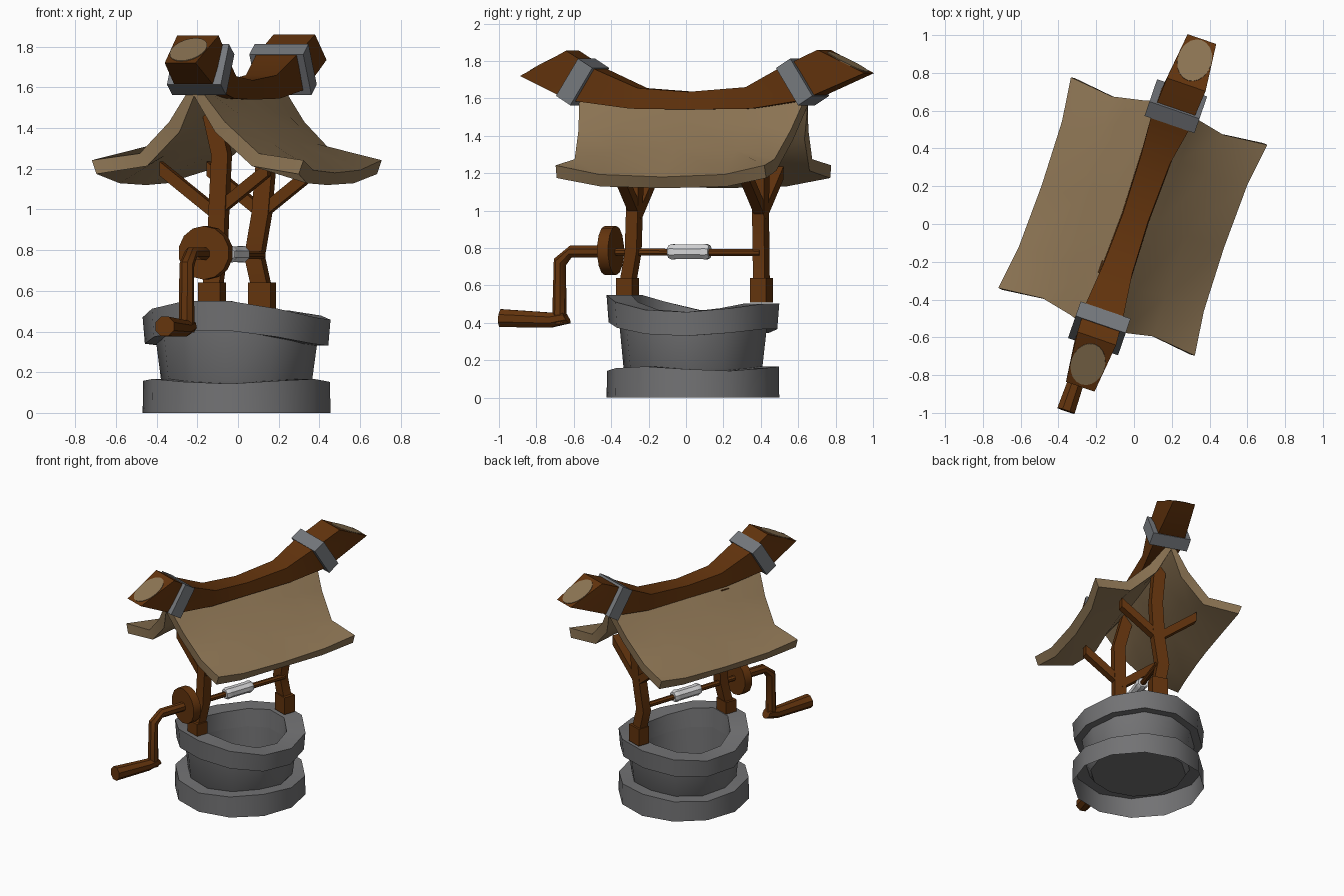
import bpy, bmesh, math
from mathutils import Matrix, Vector

if "Cube" in bpy.data.objects:
    bpy.data.objects.remove(bpy.data.objects["Cube"])

# The whole well is turned 19 degrees: local x = across the roof, local y = along the ridge
PLACE = Matrix.Translation((-0.007, 0.037, 0)) @ Matrix.Rotation(math.radians(-19), 4, 'Z')


def material(name, col):
    m = bpy.data.materials.new(name)
    m.diffuse_color = (*col, 1)
    m.use_nodes = True
    m.node_tree.nodes["Principled BSDF"].inputs["Base Color"].default_value = m.diffuse_color
    return m


STONE = material("grey stone", (0.17, 0.17, 0.175))
IRON = material("grey iron", (0.18, 0.19, 0.205))
WOOD = material("brown wood", (0.125, 0.034, 0.004))
TAN = material("tan thatch", (0.27, 0.18, 0.09))
ROPE = material("pale rope", (0.66, 0.66, 0.67))


def smooth(me, angle=40):
    me.polygons.foreach_set("use_smooth", [True] * len(me.polygons))
    me.set_sharp_from_angle(angle=math.radians(angle))


def build(name, verts, faces, mat, fix=True):
    me = bpy.data.meshes.new(name)
    me.from_pydata([PLACE @ Vector(v) for v in verts], [], faces)
    if fix:
        bm = bmesh.new()
        bm.from_mesh(me)
        bmesh.ops.recalc_face_normals(bm, faces=bm.faces)
        bm.to_mesh(me)
        bm.free()
    me.materials.append(mat)
    smooth(me)
    ob = bpy.data.objects.new(name, me)
    bpy.context.collection.objects.link(ob)
    return ob


def loft(name, rings, mat, loop=False, caps=True):
    """Skin a list of equal rings; loop joins last to first, otherwise ends are capped."""
    n, k = len(rings[0]), len(rings)
    verts = [p for r in rings for p in r]
    faces = []
    for a in range(k if loop else k - 1):
        b = (a + 1) % k
        for i in range(n):
            j = (i + 1) % n
            faces.append((a * n + i, a * n + j, b * n + j, b * n + i))
    if caps and not loop:
        faces += [tuple(range(n)), tuple(range((k - 1) * n, k * n))]
    return build(name, verts, faces, mat)


def tube(name, stops, mat, n=8):
    """Round bar in the x = 0 plane; stops are (y, z, radius, tilt of the ring)."""
    rings = []
    for y, z, r, tilt in stops:
        c, s = math.cos(math.radians(tilt)), math.sin(math.radians(tilt))
        ring = []
        for i in range(n):
            a = math.tau * (i + 0.5) / n
            h = r * math.sin(a)
            ring.append((r * math.cos(a), y - h * s, z + h * c))
        rings.append(ring)
    return loft(name, rings, mat)


def box(name, loc, size, mat, tilt=0):
    m = Matrix.Translation(loc) @ Matrix.Rotation(tilt, 4, 'X')
    rings = [[m @ Vector((sx * size[0] / 2, sy * size[1] / 2, sz * size[2] / 2))
              for sx, sy in ((-1, -1), (1, -1), (1, 1), (-1, 1))] for sz in (-1, 1)]
    return loft(name, rings, mat)


def stone_ring(name, profile, wave, loop=True, n=12):
    """Lathe of (radius, z, how much of the wave applies)."""
    rings = []
    for r, z, w in profile:
        rings.append([(r * math.cos(a), r * math.sin(a), z + w * wave(a))
                      for a in (math.tau * (i + 0.5) / n for i in range(n))])
    return loft(name, rings, STONE, loop=loop, caps=False)


# Stone shaft: hollow foot open below, wall, uneven rim, floor
def rim_wave(a):
    return -0.036 * math.cos(2 * a) - 0.024 * math.sin(a)


def foot_wave(a):
    return 0.012 * math.cos(3 * a + 1)


stone_ring("stone_foot", [(0.463, 0, 0), (0.460, 0.155, 1), (0.35, 0.155, 1)], foot_wave, loop=False)
stone_ring("stone_wall", [(0.335, 0.10, 0), (0.372, 0.16, 0), (0.40, 0.40, 1),
                          (0.325, 0.40, 1), (0.315, 0.10, 0)], rim_wave)
stone_ring("stone_rim", [(0.452, 0.36, 0.8), (0.463, 0.495, 1), (0.33, 0.495, 1), (0.32, 0.36, 0.8)], rim_wave)
loft("well_floor", [[(0.33 * math.cos(math.tau * (i + 0.5) / 12), 0.33 * math.sin(math.tau * (i + 0.5) / 12), z)
                     for i in range(12)] for z in (0.10, 0.12)], STONE)

# Crooked posts with foot blocks and roof braces
POSTS = {"front": (-0.37, 0.03, [(0.0, 0.6), (0.015, 0.78), (0.02, 1.0), (0.03, 1.27), (-0.035, 1.53)]),
         "back": (0.387, -0.02, [(0.0, 0.6), (-0.035, 0.77), (0.0, 0.98), (0.02, 1.25), (0.0, 1.53)])}
for side, (v, lean, path) in POSTS.items():
    box(side + "_post_foot", (0, v, 0.575), (0.115, 0.09, 0.13), WOOD)
    rings = []
    for u, z in path:
        y = v + lean * min(1, (z - 0.6) / 0.12) + (z - 0.6) * 0.04
        rings.append([(u + a * 0.043, y + b * 0.033, z) for a, b in ((-1, -1), (1, -1), (1, 1), (-1, 1))])
    loft(side + "_post", rings, WOOD)
    for s, label in ((-1, "left"), (1, "right")):
        y = v + lean + 0.02
        loft(f"{side}_{label}_brace",
             [[(s * u, y + b * 0.028, z + a * 0.035) for a, b in ((-1, -1), (1, -1), (1, 1), (-1, 1))]
              for u, z in ((0.0, 0.985), (0.28, 1.20))], WOOD)

# Axle, wheel, rope drum and crank
tube("axle", [(-0.62, 0.78, 0.02, 0), (0.38, 0.775, 0.02, 0)], WOOD)
tube("crank_wheel", [(-0.497, 0.787, 0.132, 0), (-0.435, 0.787, 0.132, 0)], WOOD, 14)
tube("rope_drum", [(-0.135, 0.78, 0.036, 0), (-0.115, 0.78, 0.045, 0), (-0.09, 0.78, 0.041, 0),
                   (0.05, 0.78, 0.041, 0), (0.075, 0.78, 0.045, 0), (0.095, 0.78, 0.036, 0)], ROPE)
tube("crank_arm", [(-0.47, 0.782, 0.034, 0), (-0.69, 0.782, 0.034, 0), (-0.752, 0.725, 0.037, 60),
                   (-0.755, 0.45, 0.038, 90), (-0.75, 0.395, 0.038, 90)], WOOD)
tube("crank_handle", [(-1.085, 0.425, 0.052, -4), (-0.80, 0.415, 0.043, 0), (-0.715, 0.43, 0.04, 30)], WOOD)

# Sagging thatch sheet with flared ends: rows of (x end, x middle, z end, z middle, half length)
rows = [(0.55, 0.51, 1.242, 1.18, 0.59), (0.31, 0.30, 1.275, 1.335, 0.565),
        (0.145, 0.14, 1.43, 1.475, 0.60), (0, 0, 1.63, 1.59, 0.645)]
profile = [(-r[0], -r[1], *r[2:]) for r in rows] + rows[-2::-1]
cols = (-1, -0.6, 0, 0.6, 1)
verts, faces = [], []
for ue, um, ze, zm, ln in profile:
    for t in cols:
        k = abs(t) ** 3
        verts.append((um + (ue - um) * k, t * ln + 0.003, zm + (ze - zm) * k))
nc = len(cols)
for i in range(len(profile) - 1):
    for j in range(nc - 1):
        a = i * nc + j
        faces.append((a, a + nc, a + nc + 1, a + 1))
roof = build("thatch_roof", verts, faces, TAN, fix=False)
mod = roof.modifiers.new("thickness", 'SOLIDIFY')
mod.thickness = 0.072
mod.offset = -1
bpy.context.view_layer.objects.active = roof
bpy.ops.object.modifier_apply(modifier=mod.name)
smooth(roof.data, 50)

# Ridge beam, bent up at both ends: (top y, top z, bottom y, bottom z, half width top, bottom, x)
beam = [(-0.67, 1.855, -0.94, 1.72, 0.108, 0.08, 0.03), (-0.51, 1.755, -0.66, 1.59, 0.105, 0.105, 0.02),
        (-0.28, 1.655, -0.32, 1.545, 0.08, 0.085, 0.015), (0, 1.635, 0, 1.54, 0.07, 0.075, 0.015),
        (0.33, 1.66, 0.36, 1.545, 0.08, 0.085, 0.015), (0.52, 1.755, 0.66, 1.59, 0.105, 0.105, 0.025),
        (0.755, 1.86, 1.01, 1.735, 0.108, 0.08, 0.04)]
loft("ridge_beam", [[(x - wt, ty, tz), (x + wt, ty, tz), (x + wb, by, bz), (x - wb, by, bz)]
                    for ty, tz, by, bz, wt, wb, x in beam], WOOD)

# Pale oval cut faces and iron collars at both beam ends
for side, s, st in (("front", -1, beam[0]), ("back", 1, beam[-1])):
    top, low = Vector((st[6], st[0], st[1])), Vector((st[6], st[2], st[3]))
    down = (low - top).normalized()
    out = Vector((0, -s * down.z, s * down.y))
    mid = top.lerp(low, 0.53)
    loft(side + "_cut_wood", [[mid + Vector((0.09 * math.cos(a), 0, 0)) + down * 0.125 * math.sin(a) + out * h
                               for a in (math.tau * i / 20 for i in range(20))] for h in (-0.004, 0.004)], TAN)
    box(side + "_collar", (0.025, s * 0.622 + 0.007, 1.688), (0.28, 0.095, 0.235), IRON, s * math.radians(32))
